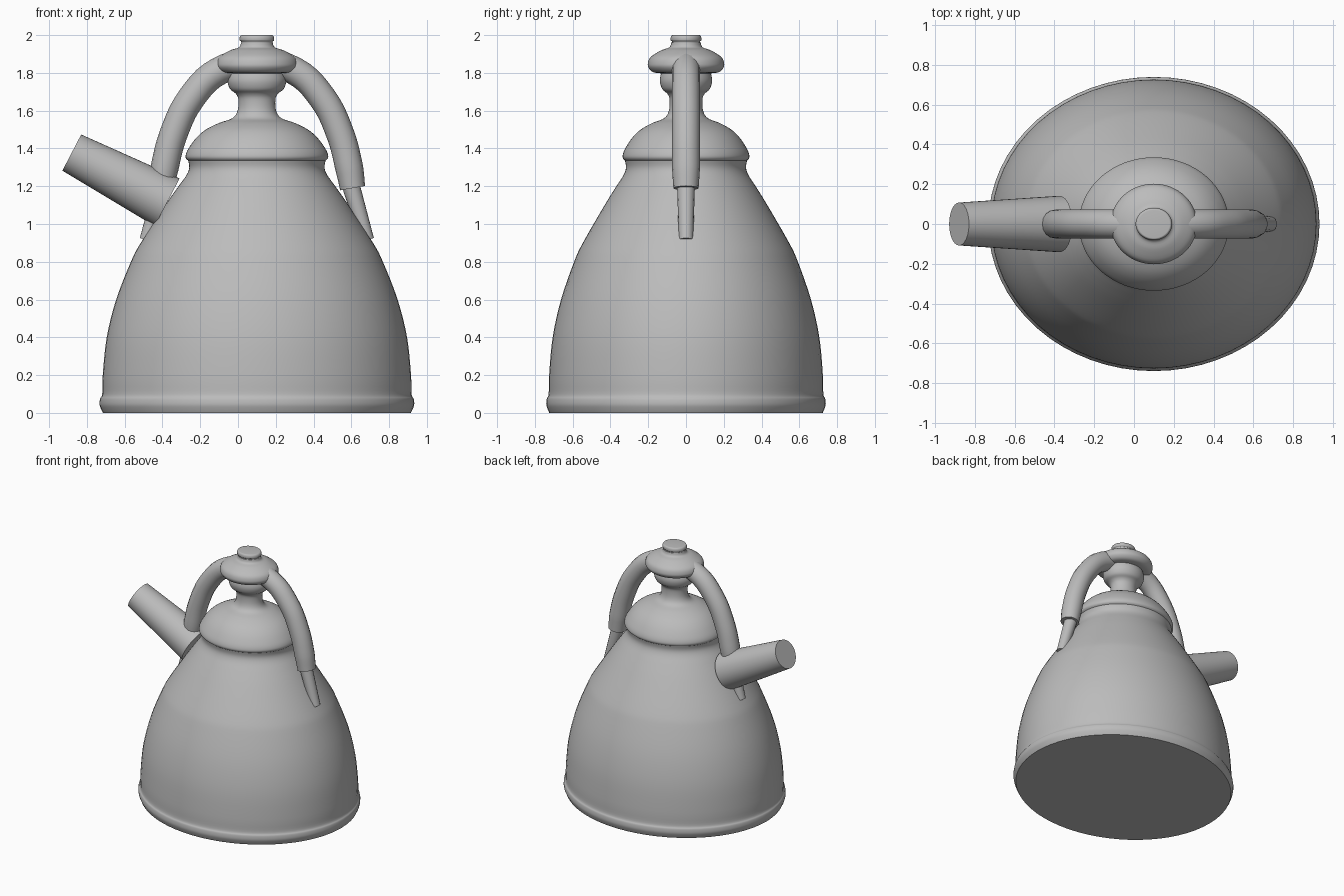
import bpy, bmesh, math
from mathutils import Vector

cube = bpy.data.objects.get("Cube")
if cube:
    bpy.data.objects.remove(cube)

CENTER_X = 0.10

metal = bpy.data.materials.new("grey metal")
metal.use_nodes = True
GREY = (0.5, 0.5, 0.5, 1)
metal.diffuse_color = GREY
metal.node_tree.nodes["Principled BSDF"].inputs["Base Color"].default_value = GREY


def finish(obj):
    obj.data.materials.clear()
    obj.data.materials.append(metal)
    bpy.ops.object.select_all(action="DESELECT")
    obj.select_set(True)
    bpy.context.view_layer.objects.active = obj
    bpy.ops.object.shade_smooth_by_angle(angle=math.radians(40))
    return obj


def refine(points, steps=4):
    """Round a coarse profile with a Catmull-Rom spline."""
    p = [Vector(q) for q in points]
    p = [p[0]] + p + [p[-1]]
    out = []
    for a, b, c, d in zip(p, p[1:], p[2:], p[3:]):
        for i in range(steps):
            t = i / steps
            out.append(0.5 * (2 * b + (c - a) * t + (2 * a - 5 * b + 4 * c - d) * t ** 2
                              + (3 * b - a - 3 * c + d) * t ** 3))
    return out + [p[-1]]


def lathe(name, profile, depth=0.888, sides=64):
    """Turn a (radius, height) profile into an oval solid."""
    bm = bmesh.new()
    rings = []
    for r, z in refine(profile):
        rings.append([bm.verts.new((CENTER_X + r * math.cos(a), depth * r * math.sin(a), z))
                      for a in (2 * math.pi * i / sides for i in range(sides))])
    for low, high in zip(rings, rings[1:]):
        for i in range(sides):
            j = (i + 1) % sides
            bm.faces.new((low[i], low[j], high[j], high[i]))
    bm.faces.new(rings[0][::-1])
    bm.faces.new(rings[-1])
    mesh = bpy.data.meshes.new(name)
    bm.to_mesh(mesh)
    bm.free()
    obj = bpy.data.objects.new(name, mesh)
    bpy.context.collection.objects.link(obj)
    return finish(obj)


def cone(name, start, end, r1, r2, sides):
    """Tapered round bar between two points."""
    start, end = Vector(start), Vector(end)
    axis = end - start
    bpy.ops.mesh.primitive_cone_add(vertices=sides, radius1=r1, radius2=r2,
                                    depth=axis.length, location=(start + end) / 2,
                                    rotation=axis.to_track_quat("Z", "Y").to_euler())
    obj = bpy.context.object
    obj.name = name
    return finish(obj)


# Bell-shaped body with a rolled foot and a narrow neck
lathe("body", [(0.815, 0), (0.825, 0.02), (0.833, 0.045), (0.83, 0.075), (0.819, 0.1),
               (0.816, 0.2), (0.795, 0.4), (0.745, 0.6), (0.667, 0.8), (0.615, 0.9),
               (0.485, 1.1), (0.415, 1.2), (0.372, 1.26), (0.358, 1.3), (0.365, 1.34)])

# Domed lid flowing into the knob stem
lathe("lid", [(0.355, 1.33), (0.374, 1.345), (0.377, 1.365), (0.362, 1.4), (0.322, 1.455),
              (0.27, 1.5), (0.2, 1.535), (0.13, 1.56), (0.102, 1.6), (0.098, 1.66),
              (0.112, 1.69), (0.142, 1.715), (0.156, 1.76), (0.145, 1.81)])

# Flattened knob and its button
lathe("knob", [(0.13, 1.797), (0.185, 1.803), (0.212, 1.825), (0.217, 1.85),
               (0.2, 1.885), (0.14, 1.92), (0.095, 1.935), (0.084, 1.96)], depth=0.93)
lathe("knob_button", [(0.082, 1.945), (0.083, 1.965), (0.091, 1.972), (0.091, 1.988),
                      (0.085, 1.998), (0.078, 2.0)])

# Arched handle passing through the knob
half = [(0.507, 1.19), (0.488, 1.3), (0.44, 1.48), (0.345, 1.67), (0.2, 1.81)]
path = [(-x, z) for x, z in half] + [(0, 1.855)] + half[::-1]
curve = bpy.data.curves.new("handle", "CURVE")
curve.dimensions = "3D"
curve.bevel_depth = 0.072
curve.bevel_resolution = 6
curve.use_fill_caps = True
curve.resolution_u = 5
spline = curve.splines.new("BEZIER")
spline.bezier_points.add(len(path) - 1)
for point, (x, z) in zip(spline.bezier_points, path):
    point.co = (CENTER_X + x, 0, z)
    point.handle_left_type = point.handle_right_type = "AUTO"
    point.radius = 0.93 if z < 1.25 else 1.03
handle = bpy.data.objects.new("handle", curve)
bpy.context.collection.objects.link(handle)
bpy.ops.object.select_all(action="DESELECT")
handle.select_set(True)
bpy.context.view_layer.objects.active = handle
bpy.ops.object.convert(target="MESH")
finish(bpy.context.object)

# Tapered brackets joining the handle to the body
for side, name in ((1, "left_bracket"), (-1, "right_bracket")):
    cone(name, (CENTER_X + side * 0.49, 0, 1.23), (CENTER_X + side * 0.583, 0, 0.915),
         0.048, 0.038, 16)

# Straight tapered spout
cone("spout", (-0.375, 0, 1.115), (-0.88, 0, 1.378), 0.142, 0.108, 40)
